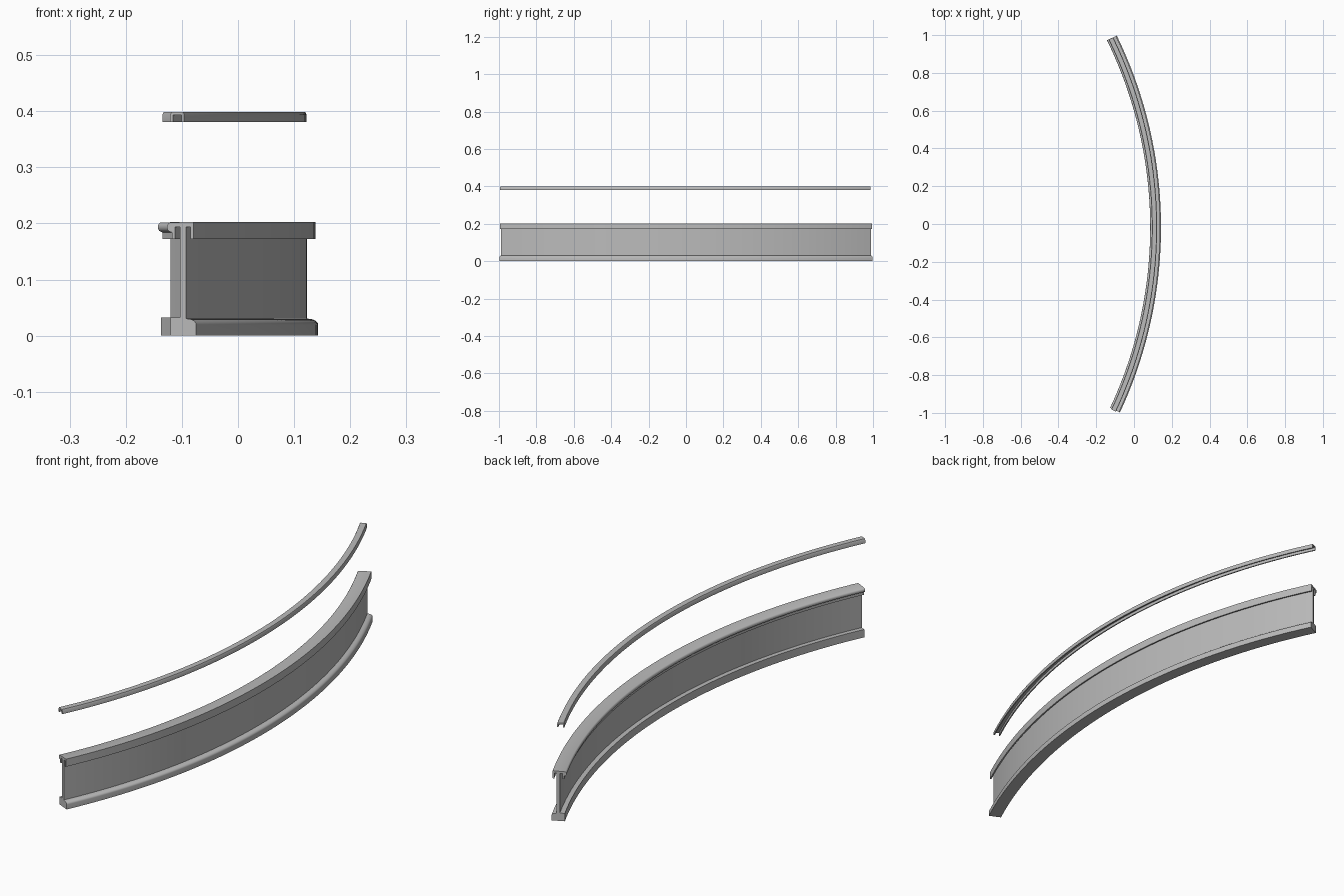
import bpy, math

if "Cube" in bpy.data.objects:
    bpy.data.objects.remove(bpy.data.objects["Cube"])

# One flat grey for the whole model
grey = bpy.data.materials.new("mid_grey")
grey.diffuse_color = (0.5, 0.5, 0.5, 1.0)
grey.use_nodes = True
grey.node_tree.nodes["Principled BSDF"].inputs["Base Color"].default_value = grey.diffuse_color

RADIUS = 2.295            # radius of the web's outer face
CX, CY = 0.123 - RADIUS, -0.0175
A0, A1 = -0.437, 0.4539   # start and end angles of the arc
STEPS = 64


def sweep(name, profile, a0=A0, a1=A1):
    """Sweep a closed (x at arc middle, z) profile along the arc."""
    n = len(profile)
    verts, faces = [], []
    for i in range(STEPS + 1):
        a = a0 + (a1 - a0) * i / STEPS
        for x, z in profile:
            r = x - CX
            verts.append((CX + r * math.cos(a), CY + r * math.sin(a), z))
    for i in range(STEPS):
        for j in range(n):
            k = (j + 1) % n
            faces.append((i * n + j, i * n + k, (i + 1) * n + k, (i + 1) * n + j))
    faces.append(tuple(range(n))[::-1])
    faces.append(tuple(STEPS * n + j for j in range(n)))
    mesh = bpy.data.meshes.new(name)
    mesh.from_pydata(verts, [], faces)
    mesh.materials.append(grey)
    ob = bpy.data.objects.new(name, mesh)
    bpy.context.collection.objects.link(ob)
    bpy.context.view_layer.objects.active = ob
    ob.select_set(True)
    bpy.ops.object.mode_set(mode='EDIT')
    bpy.ops.mesh.select_all(action='SELECT')
    bpy.ops.mesh.normals_make_consistent(inside=False)
    bpy.ops.object.mode_set(mode='OBJECT')
    bpy.ops.object.shade_smooth_by_angle(angle=math.radians(35))
    ob.select_set(False)
    return ob


def arc(cx, cz, rx, rz, d0, d1, n=6):
    """Points on an elliptical arc, in degrees."""
    return [(cx + rx * math.cos(math.radians(d0 + (d1 - d0) * i / n)),
             cz + rz * math.sin(math.radians(d0 + (d1 - d0) * i / n)))
            for i in range(n + 1)]


# Thin upright panel
sweep("web_panel", [(0.111, 0.02), (0.123, 0.02), (0.123, 0.197), (0.111, 0.197)])

# Foot: square inner edge, rounded outer shoulder
sweep("base_foot", [(0.0924, 0.0), (0.143, 0.0)]
      + arc(0.126, 0.019, 0.017, 0.011, 0, 90)
      + [(0.118, 0.032), (0.0924, 0.032)])

# Cap: downward channel with a rounded inner nose and a stepped lip
sweep("top_cap", [(0.138, 0.203), (0.138, 0.172), (0.132, 0.172), (0.132, 0.194),
                  (0.101, 0.194), (0.101, 0.172), (0.095, 0.172), (0.095, 0.184)]
      + arc(0.093, 0.1935, 0.0073, 0.0085, 260, 110))
bpy.data.objects["top_cap"].data.update()

# Separate slim rail floating above: shallow downward channel
sweep("upper_rail", [(0.0946, 0.381), (0.0946, 0.394), (0.097, 0.399), (0.1196, 0.399),
                     (0.122, 0.394), (0.122, 0.381), (0.117, 0.381), (0.117, 0.393),
                     (0.0996, 0.393), (0.0996, 0.381)], -0.4395, 0.4535)
